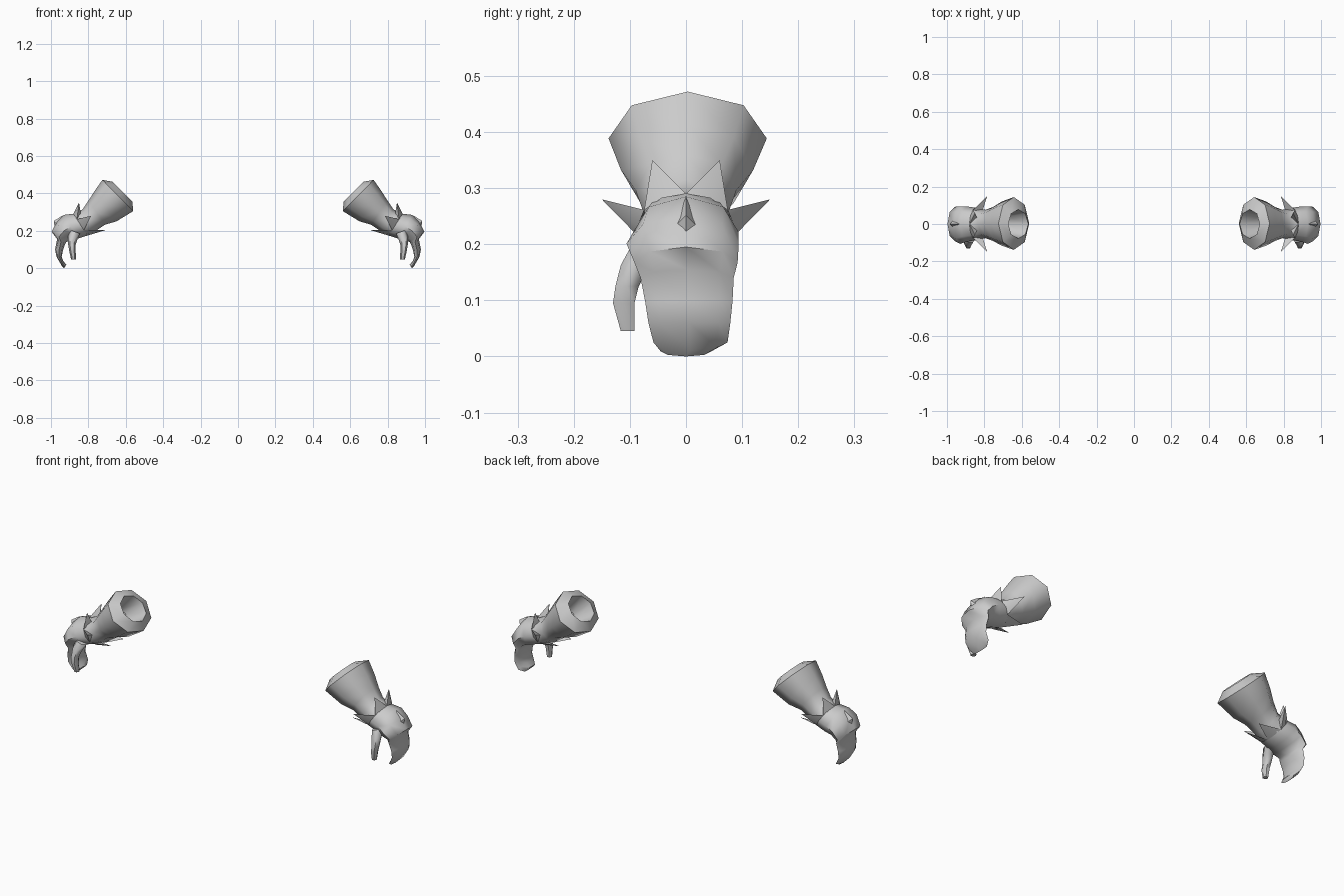
import bpy, bmesh, math
from mathutils import Vector

if "Cube" in bpy.data.objects:
    bpy.data.objects.remove(bpy.data.objects["Cube"])

grey = bpy.data.materials.new("plain grey")
grey.diffuse_color = (0.6, 0.6, 0.6, 1)
grey.use_nodes = True
grey.node_tree.nodes["Principled BSDF"].inputs["Base Color"].default_value = grey.diffuse_color


def finish(name, bm, angle=60):
    """Turn a bmesh into a smooth object mirrored to the other hand."""
    bmesh.ops.recalc_face_normals(bm, faces=bm.faces)
    me = bpy.data.meshes.new(name)
    bm.to_mesh(me)
    bm.free()
    me.materials.append(grey)
    ob = bpy.data.objects.new(name, me)
    bpy.context.collection.objects.link(ob)
    bpy.ops.object.select_all(action='DESELECT')
    ob.select_set(True)
    bpy.context.view_layer.objects.active = ob
    bpy.ops.object.shade_smooth_by_angle(angle=math.radians(angle))
    mod = ob.modifiers.new("other hand", 'MIRROR')
    mod.use_mirror_merge = False
    return ob


def ring_point(sec, deg):
    """Point on an oval section: top x,z, bottom x,z, half width, y centre."""
    tx, tz, bx, bz, w, yc = sec
    a = math.radians(deg)
    c, s = math.cos(a) / 2, math.sin(a)
    return Vector(((tx + bx) / 2 + c * (tx - bx), yc + s * w,
                   (tz + bz) / 2 + c * (tz - bz)))


def loft(name, sections, sides):
    bm = bmesh.new()
    rings = [[bm.verts.new(ring_point(s, 360 * i / sides)) for i in range(sides)]
             for s in sections]
    for a, b in zip(rings, rings[1:]):
        for i in range(sides):
            j = (i + 1) % sides
            bm.faces.new((a[i], a[j], b[j], b[i]))
    bm.faces.new(rings[0])
    bm.faces.new(rings[-1])
    return finish(name, bm)


# Glove: hollow of the cuff, rim, forearm, wrist, hand, curled fingers
loft("glove", [
    (.735, .375, .67, .30, .055, 0),
    (.672, .462, .565, .357, .078, 0),
    (.725, .472, .56, .305, .141, .003),
    (.765, .415, .65, .25, .118, .002),
    (.80, .36, .71, .233, .09, 0),
    (.83, .315, .76, .20, .076, 0),
    (.87, .292, .80, .176, .085, 0),
    (.93, .285, .855, .158, .094, 0),
    (.967, .25, .89, .152, .10, -.006),
    (.997, .195, .918, .14, .092, 0),
    (.967, .155, .926, .125, .083, .002),
    (.978, .10, .935, .098, .078, .005),
    (.970, .06, .943, .06, .073, .006),
    (.942, .012, .934, .038, .066, .008),
    (.930, .000, .918, .018, .045, 0),
], 8)

# Thumb hanging on the front side of the hand
loft("thumb", [
    (.90, .205, .845, .185, .03, -.07),
    (.91, .165, .858, .155, .028, -.092),
    (.908, .125, .868, .125, .024, -.105),
    (.903, .095, .868, .095, .022, -.111),
    (.892, .045, .866, .045, .014, -.104),
], 6)

# Crown of six spikes around the wrist
base = (.88, .29, .805, .174, .086, 0)
inner = (.845, .30, .775, .19, .07, 0)
tips = [(30, (.85, .06, .35)), (90, (.785, .15, .28)), (150, (.71, .05, .203))]
bm = bmesh.new()
for side in (1, -1):
    for deg, (x, y, z) in tips:
        tip = bm.verts.new((x, y * side, z))
        left, mid, right = [bm.verts.new(ring_point(base, side * (deg + d)))
                            for d in (-30, 0, 30)]
        back = bm.verts.new(ring_point(inner, side * deg))
        for a, b in ((left, mid), (mid, right), (right, back), (back, left)):
            bm.faces.new((a, b, tip))
finish("wrist_spikes", bm, 30)

# Small horn on the knuckles
bm = bmesh.new()
tip = bm.verts.new((.985, 0, .252))
foot = [bm.verts.new(p) for p in
        ((.935, 0, .284), (.965, .022, .23), (.98, 0, .215), (.965, -.022, .23))]
for i in range(4):
    bm.faces.new((foot[i], foot[(i + 1) % 4], tip))
finish("knuckle_horn", bm, 30)
